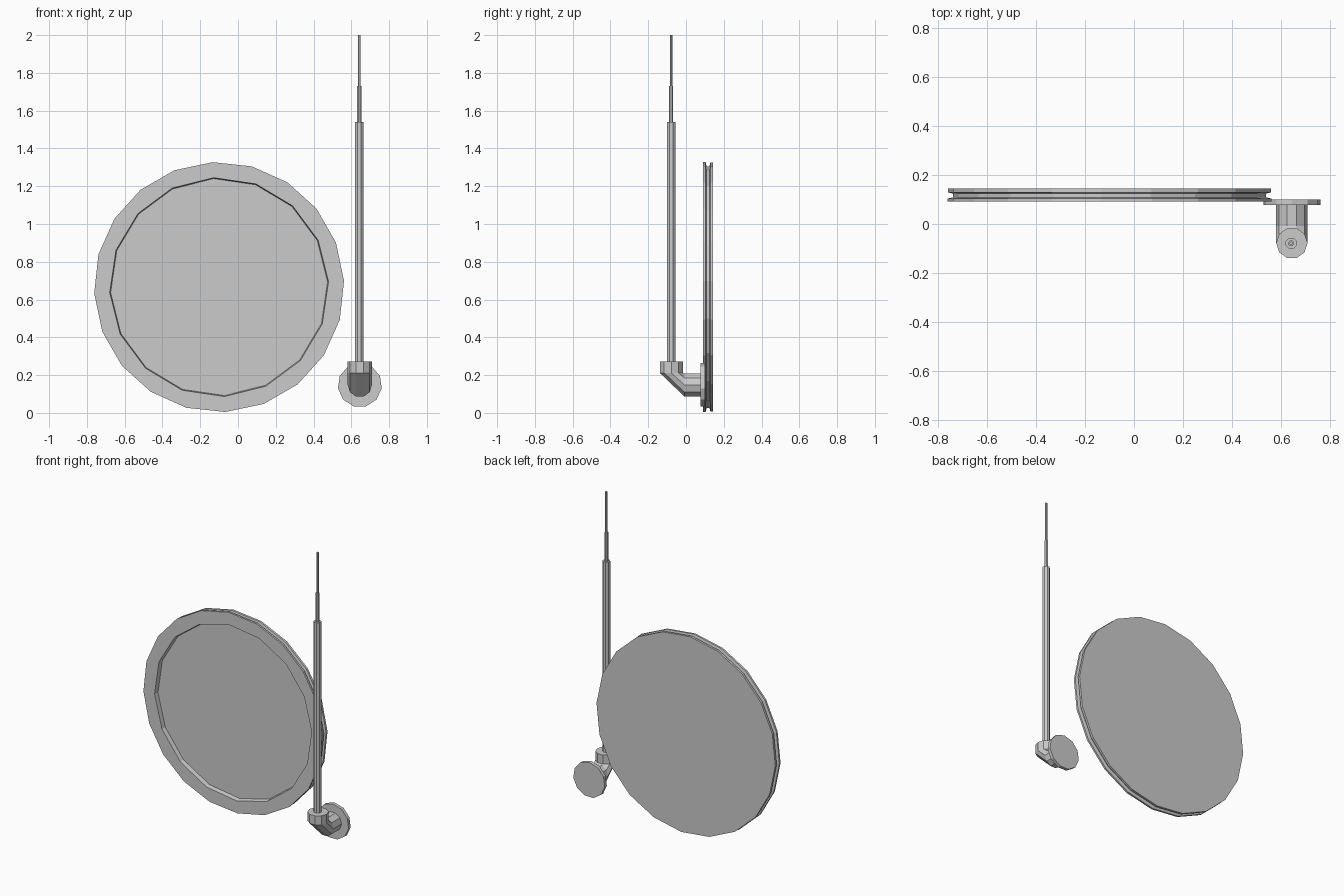
import bpy, bmesh
from math import sin, cos, pi
from mathutils import Vector

if "Cube" in bpy.data.objects:
    bpy.data.objects.remove(bpy.data.objects["Cube"])


def ring(bm, n, r, c, axis, phase=0.0):
    """Regular polygon of vertices around c, facing along 'y' or 'z'."""
    c = Vector(c)
    pts = []
    for i in range(n):
        a = 2 * pi * i / n + phase
        d = (r * cos(a), 0, r * sin(a)) if axis == 'y' else (r * cos(a), r * sin(a), 0)
        pts.append(bm.verts.new(c + Vector(d)))
    return pts


def skin(bm, a, b):
    """Join two rings, which may have different vertex counts."""
    n = len(a)
    if n == len(b):
        for i in range(n):
            j = (i + 1) % n
            bm.faces.new((a[i], a[j], b[j], b[i]))
        return
    edges = []
    for loop in (a, b):
        for i, v in enumerate(loop):
            w = loop[(i + 1) % len(loop)]
            edges.append(bm.edges.get((v, w)) or bm.edges.new((v, w)))
    bmesh.ops.bridge_loops(bm, edges=edges)


def loft(name, sections):
    """Closed solid through a list of (sides, radius, centre, axis, phase)."""
    bm = bmesh.new()
    rings = [ring(bm, *s) for s in sections]
    bm.faces.new(rings[0])
    bm.faces.new(rings[-1])
    for a, b in zip(rings, rings[1:]):
        skin(bm, a, b)
    bmesh.ops.recalc_face_normals(bm, faces=bm.faces[:])
    me = bpy.data.meshes.new(name)
    bm.to_mesh(me)
    bm.free()
    ob = bpy.data.objects.new(name, me)
    bpy.context.collection.objects.link(ob)
    return ob


# Dish: recessed front panel, rim, grooved edge and flat back
CX, CZ = -0.10, 0.666
dish = [(16, 0.575, 0.12), (16, 0.58, 0.091), (20, 0.662, 0.091), (20, 0.662, 0.104),
        (20, 0.640, 0.109), (20, 0.640, 0.124), (20, 0.660, 0.129), (20, 0.660, 0.144)]
loft("dish", [(n, r, (CX, y, CZ), 'y', 0.05) for n, r, y in dish])

# Mounting plate behind the elbow
PX, PZ = 0.645, 0.147
loft("mount_plate", [(11, 0.117, (PX, y, PZ), 'y', pi / 2) for y in (0.078, 0.10)])

# Elbow: upright collar bending back into the plate
loft("elbow", [(10, 0.064, (PX, -0.078, 0.272), 'z', 0),
               (10, 0.064, (PX, -0.078, 0.212), 'z', 0),
               (10, 0.064, (PX, -0.008, PZ), 'y', 0),
               (10, 0.064, (PX, 0.08, PZ), 'y', 0)])

# Telescopic mast
for name, r, z0, z1 in (("mast_lower", 0.024, 0.26, 1.54),
                        ("mast_middle", 0.012, 1.50, 1.73),
                        ("mast_tip", 0.0075, 1.70, 2.0)):
    loft(name, [(8, r, (0.642, -0.079, z), 'z', pi / 8) for z in (z0, z1)])
